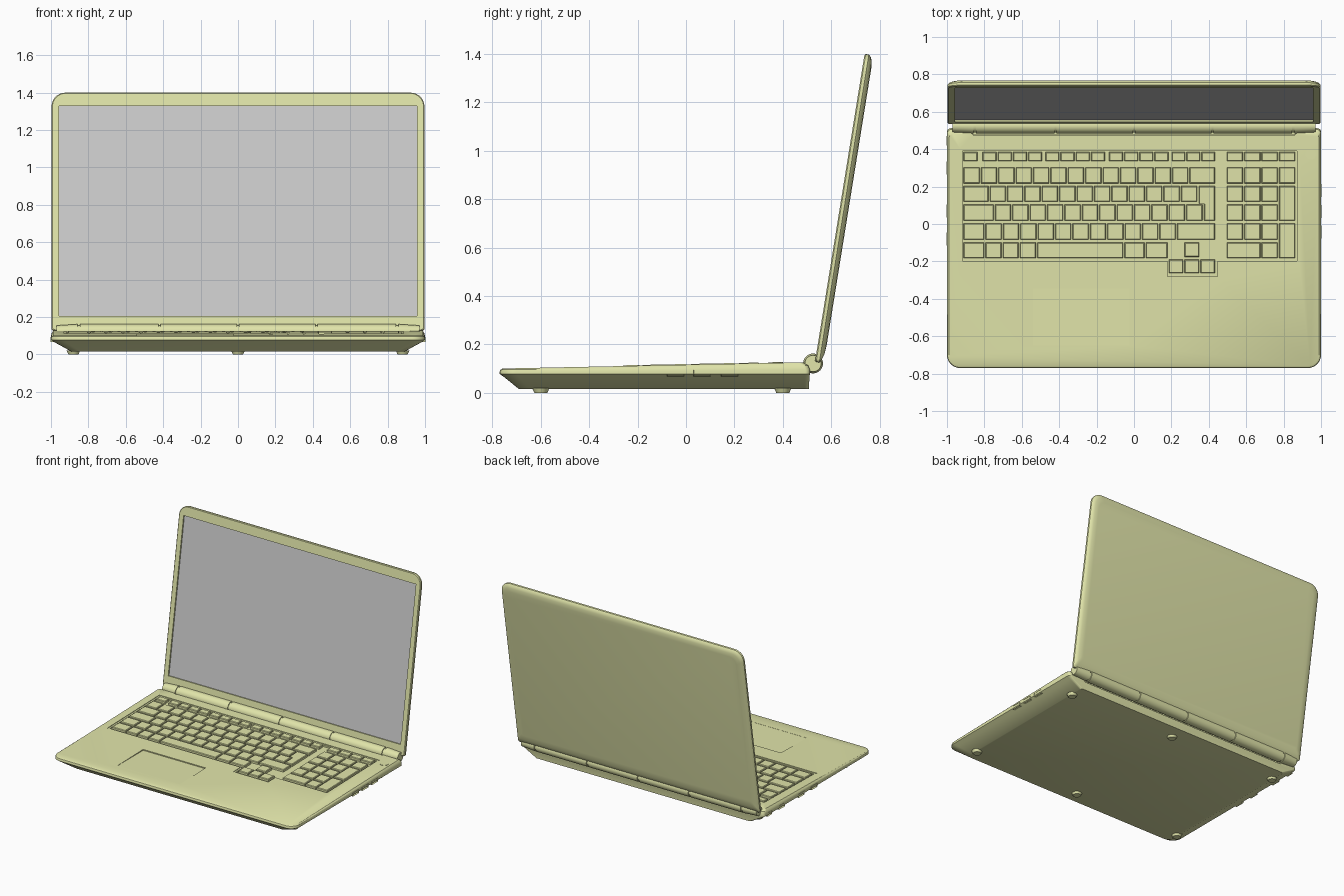
import bpy, bmesh, math
from mathutils import Vector, Matrix

if "Cube" in bpy.data.objects:
    bpy.data.objects.remove(bpy.data.objects["Cube"])

olive = bpy.data.materials.new("olive")
olive.diffuse_color = (0.75, 0.78, 0.40, 1)
olive.use_nodes = True
olive.node_tree.nodes["Principled BSDF"].inputs["Base Color"].default_value = olive.diffuse_color


def finish(name, bm, mat=olive):
    bmesh.ops.recalc_face_normals(bm, faces=bm.faces)
    me = bpy.data.meshes.new(name)
    bm.to_mesh(me)
    bm.free()
    ob = bpy.data.objects.new(name, me)
    bpy.context.collection.objects.link(ob)
    if mat:
        me.materials.append(mat)
    return ob


def smooth(ob, deg=30):
    bpy.ops.object.select_all(action='DESELECT')
    ob.select_set(True)
    bpy.context.view_layer.objects.active = ob
    bpy.ops.object.shade_smooth_by_angle(angle=math.radians(deg))


def skin(bm, loops):
    rings = [[bm.verts.new(p) for p in lp] for lp in loops]
    n = len(rings[0])
    for a, b in zip(rings, rings[1:]):
        for i in range(n):
            j = (i + 1) % n
            bm.faces.new((a[i], a[j], b[j], b[i]))
    bm.faces.new(rings[0][::-1])
    bm.faces.new(rings[-1])


def loft(name, loops, mat=olive):
    bm = bmesh.new()
    skin(bm, loops)
    return finish(name, bm, mat)


def cut(ob, cutter):
    cutter.hide_render = True
    m = ob.modifiers.new("cut", 'BOOLEAN')
    m.operation, m.solver, m.object = 'DIFFERENCE', 'EXACT', cutter
    bpy.context.view_layer.objects.active = ob
    bpy.ops.object.modifier_apply(modifier=m.name)
    bpy.data.objects.remove(cutter)


def outline(x, y0, y1, r0, r1, n=7):
    pts = []
    for cx, cy, r, a in ((x - r0, y0 + r0, r0, -90), (x - r1, y1 - r1, r1, 0),
                         (r1 - x, y1 - r1, r1, 90), (r0 - x, y0 + r0, r0, 180)):
        for i in range(n + 1):
            t = math.radians(a + 90 * i / n)
            pts.append((cx + r * math.cos(t), cy + r * math.sin(t)))
    return pts


def rect(x0, x1, y0, y1):
    return [(x0, y0), (x1, y0), (x1, y1), (x0, y1)]


def deck(pts, dz):  # points on the sloping deck, raised by dz
    return [Vector((x, y, 0.1 + 0.0205 * (y + 0.77) + dz)) for x, y in pts]


def cyl(bm, x0, x1, r0, r1, y, z, seg=32):
    m = Matrix.Translation(((x0 + x1) / 2, y, z)) @ Matrix.Rotation(math.pi / 2, 4, 'Y')
    bmesh.ops.create_cone(bm, cap_ends=True, segments=seg, radius1=r0, radius2=r1,
                          depth=x1 - x0, matrix=m)


# Base body: half width, front, back, front radius, height, slope
levels = [(0.89, -0.69, 0.508, 0.05, 0.015, 0), (0.975, -0.748, 0.51, 0.06, 0.062, 0),
          (1.0, -0.77, 0.512, 0.07, 0.078, 0), (1.0, -0.77, 0.512, 0.07, 0.088, 0.006),
          (0.997, -0.767, 0.505, 0.067, 0.095, 0.014), (0.988, -0.758, 0.482, 0.06, 0.1, 0.0205)]
base = loft("base", [[Vector((x, y, z + s * (y + 0.77))) for x, y in outline(hx, y0, y1, r, 0.02)]
                     for hx, y0, y1, r, z, s in levels])

# Hinge trough, keyboard well with stepped rim, touchpad recess
HY, HZ = 0.525, 0.121
bm = bmesh.new()
cyl(bm, -0.862, 0.862, 0.049, 0.049, HY, HZ)
cut(base, finish("trough_cutter", bm))


def well(d):
    return [(-0.93 + d, 0.402 - d), (-0.93 + d, -0.212 + d), (0.165 + d, -0.212 + d),
            (0.165 + d, -0.295 + d), (0.46 - d, -0.295 + d), (0.46 - d, -0.212 + d),
            (0.885 - d, -0.212 + d), (0.885 - d, 0.402 - d)]


for d, depth in ((0, -0.004), (0.013, -0.015)):
    cut(base, loft("well_cutter", [deck(well(d), depth), deck(well(d), 0.05)]))
pad = rect(-0.54, -0.025, -0.65, -0.345)
cut(base, loft("pad_cutter", [[Vector((x, y, z)) for x, y in pad] for z in (0.1015, 0.15)]))
smooth(base)

# Keys
bm = bmesh.new()


def key(pts, g=0.004, t=0.008):
    cx = (min(p[0] for p in pts) + max(p[0] for p in pts)) / 2
    cy = (min(p[1] for p in pts) + max(p[1] for p in pts)) / 2

    def inset(k):
        return [(x - math.copysign(k, x - cx), y - math.copysign(k, y - cy)) for x, y in pts]
    skin(bm, [deck(inset(g), -0.017), deck(inset(g), -0.001), deck(inset(t), 0.003)])


def row(y0, y1, edges):
    for a, b in zip(edges, edges[1:]):
        key(rect(a, b, y0, y1))


def run(x0, first, n, *rest):
    return [x0] + [x0 + first + 0.093 * i for i in range(n + 1)] + list(rest)


def split(a, b, n):
    return [a + (b - a) * i / n for i in range(n + 1)]


R = [(0.332, 0.388), (0.213, 0.307), (0.115, 0.207), (0.014, 0.108), (-0.088, 0.007), (-0.186, -0.095)]
for a, b, n in ((-0.915, -0.833, 1), (-0.813, -0.488, 4), (-0.477, -0.152, 4),
                (-0.137, 0.188, 4), (0.198, 0.437, 3), (0.493, 0.865, 4)):
    row(*R[0], split(a, b, n))
row(*R[1], run(-0.915, 0.093, 12, 0.437))
row(*R[2], run(-0.915, 0.14, 12))
row(*R[3], run(-0.915, 0.168, 12))
row(*R[4], run(-0.915, 0.118, 11, 0.437))
row(*R[5], [-0.915, -0.797, -0.705, -0.614, -0.521, -0.054, 0.059, 0.182])
key([(0.343, 0.207), (0.343, 0.115), (0.371, 0.115), (0.371, 0.014), (0.437, 0.014), (0.437, 0.207)])
key(rect(0.267, 0.352, -0.18, -0.095))
row(-0.266, -0.186, [0.182, 0.267, 0.352, 0.437])
num = split(0.493, 0.865, 4)
row(*R[1], num)
for r in R[2:5]:
    row(*r, num[:4])
row(*R[5], [num[0], num[2], num[3]])
key(rect(num[3], num[4], R[3][0], R[2][1]))
key(rect(num[3], num[4], R[5][0], R[4][1]))
finish("keys", bm)

# Power button
c = [(0.945 + 0.028 * math.cos(t * math.pi / 12), 0.372 + 0.028 * math.sin(t * math.pi / 12))
     for t in range(24)]
smooth(loft("power_button", [deck(c, -0.005), deck(c, 0.003)]))

# Feet
bm = bmesh.new()
for x in (-0.88, 0, 0.88):
    for y in (-0.6, 0.4):
        bmesh.ops.create_cone(bm, cap_ends=True, segments=24, radius1=0.027, radius2=0.036,
                              depth=0.02, matrix=Matrix.Translation((x, y, 0.01)))
smooth(finish("feet", bm))

# Side ports: hollow-fronted sockets
for side, spots in ((1, (-0.043, 0.067, 0.18)), (-1, (-0.08, 0.07, 0.3, 0.445))):
    for i, y in enumerate(spots):
        w = 0.05 if y > 0.4 else 0.07
        bm = bmesh.new()
        bmesh.ops.create_cube(bm, size=1, matrix=Matrix.Translation((side * 0.972, y, 0.081))
                              @ Matrix.Diagonal((0.06, w, 0.027, 1)))
        bm.normal_update()
        f = max(bm.faces, key=lambda q: q.normal.x * side)
        bmesh.ops.inset_region(bm, faces=[f], thickness=0.005)
        bmesh.ops.translate(bm, verts=f.verts, vec=(-side * 0.02, 0, 0))
        finish(f"{'right' if side > 0 else 'left'}_port_{i + 1}", bm)

# Hinge: core, four sleeves, tapered ends
bm = bmesh.new()
cyl(bm, -0.86, 0.86, 0.035, 0.035, HY, HZ)
for a, b in zip((-0.85, -0.42, 0, 0.42), (-0.42, 0, 0.42, 0.85)):
    cyl(bm, a + 0.006, b - 0.006, 0.041, 0.041, HY, HZ)
cyl(bm, 0.858, 0.97, 0.041, 0.034, HY, HZ)
cyl(bm, -0.97, -0.858, 0.034, 0.041, HY, HZ)
smooth(finish("hinge", bm))

# Lid, leaning back: v runs up the lid, w through its thickness
S, C = math.sin(math.radians(9.15)), math.cos(math.radians(9.15))


def lean(pts, w):
    return [Vector((x, 0.533 + v * S + w * C, 0.128 + v * C - w * S)) for x, v in pts]


lid = loft("lid", [lean(outline(hx, v0, v1, 0.015, r), w) for hx, v0, v1, r, w in (
    (0.992, 0.004, 1.284, 0.07, 0), (0.997, 0, 1.289, 0.075, 0.005),
    (0.997, 0, 1.289, 0.075, 0.018), (0.99, 0.015, 1.281, 0.07, 0.027),
    (0.973, 0.04, 1.264, 0.06, 0.034), (0.945, 0.075, 1.236, 0.05, 0.037))])
glass = rect(-0.957, 0.957, 0.078, 1.217)
cut(lid, loft("screen_cutter", [lean(glass, -0.05), lean(glass, 0.012)]))
smooth(lid, 35)

# Screen
loft("screen", [lean(glass, 0.010), lean(glass, 0.014)], None)
